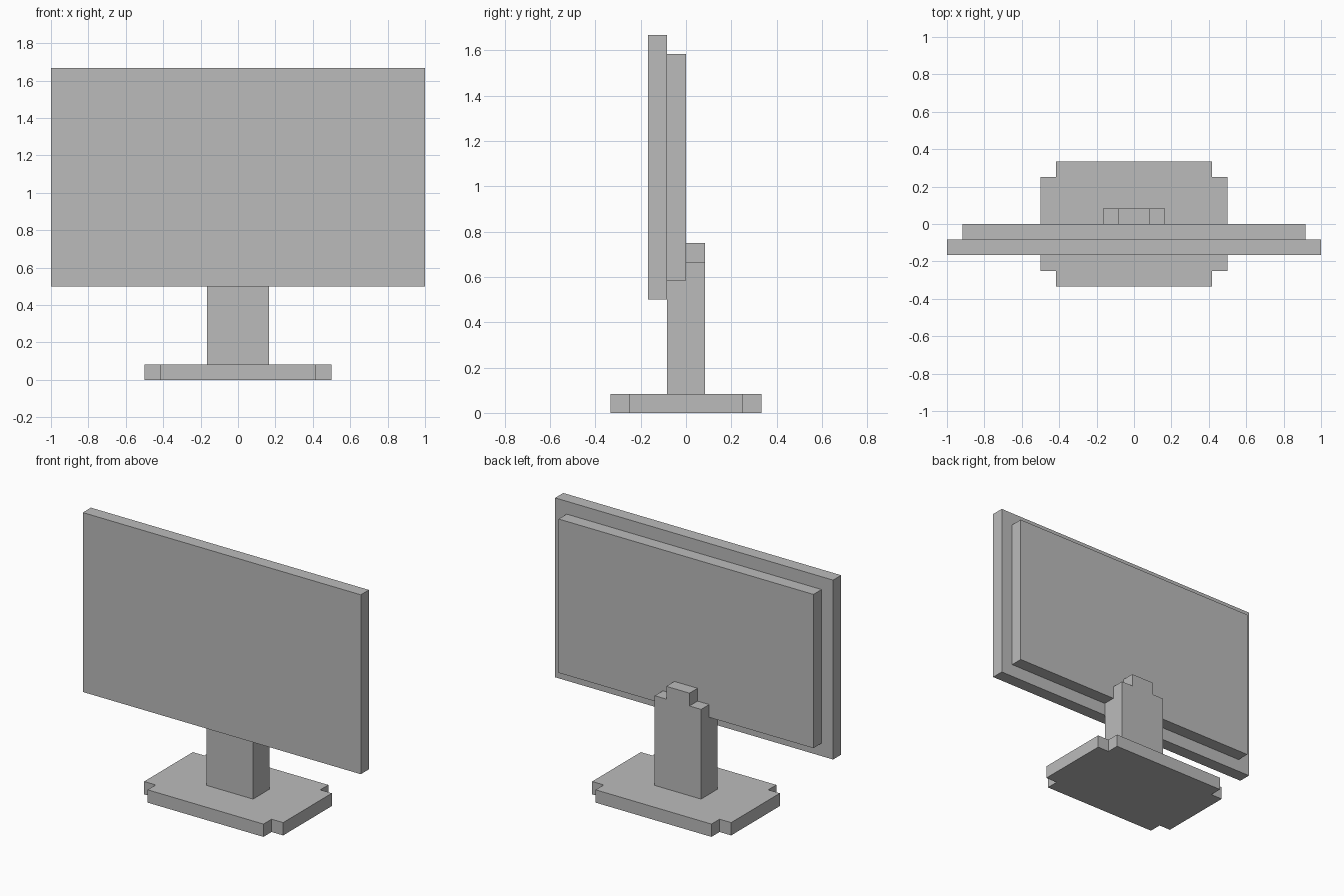
import bpy
import bmesh
from mathutils import Vector

cube = bpy.data.objects.get("Cube")
if cube:
    bpy.data.objects.remove(cube, do_unlink=True)

U = 1 / 12  # the design is laid out on a grid of this size

grey = bpy.data.materials.new("plain_grey")
grey.use_nodes = True
colour = (0.5, 0.5, 0.5, 1)
grey.diffuse_color = colour
grey.node_tree.nodes["Principled BSDF"].inputs["Base Color"].default_value = colour


def prism(name, outline, direction):
    """Extrude a closed outline, both in grid units, along a direction."""
    bm = bmesh.new()
    face = bm.faces.new([bm.verts.new(Vector(p) * U) for p in outline])
    result = bmesh.ops.extrude_face_region(bm, geom=[face], use_keep_orig=True)
    moved = [g for g in result["geom"] if isinstance(g, bmesh.types.BMVert)]
    bmesh.ops.translate(bm, verts=moved, vec=Vector(direction) * U)
    bmesh.ops.recalc_face_normals(bm, faces=bm.faces)
    mesh = bpy.data.meshes.new(name)
    bm.to_mesh(mesh)
    bm.free()
    mesh.materials.append(grey)
    obj = bpy.data.objects.new(name, mesh)
    bpy.context.collection.objects.link(obj)
    return obj


def slab(name, half_width, y, bottom, top):
    """Upright box one grid unit deep, starting at y."""
    w = half_width
    outline = [(-w, y, bottom), (w, y, bottom), (w, y, top), (-w, y, top)]
    return prism(name, outline, (0, 1, 0))


# Screen panel and the smaller housing behind it
slab("screen_panel", 12, -2, 6, 20)
slab("rear_housing", 11, -1, 7, 19)

# Stand: plain front half under the housing, stepped back half behind it
slab("stand_front", 2, -1, 1, 7)
half_step = [(2, 1), (2, 8), (1, 8), (1, 9)]
stepped = half_step + [(-x, z) for x, z in reversed(half_step)]
prism("stand_back", [(x, 0, z) for x, z in stepped], (0, 1, 0))

# Base plate with notched corners
corner = [(6, 3), (5, 3), (5, 4)]
right_half = [(x, -y) for x, y in reversed(corner)] + corner
notched = right_half + [(-x, -y) for x, y in right_half]
prism("base_plate", [(x, y, 0) for x, y in notched], (0, 0, 1))
